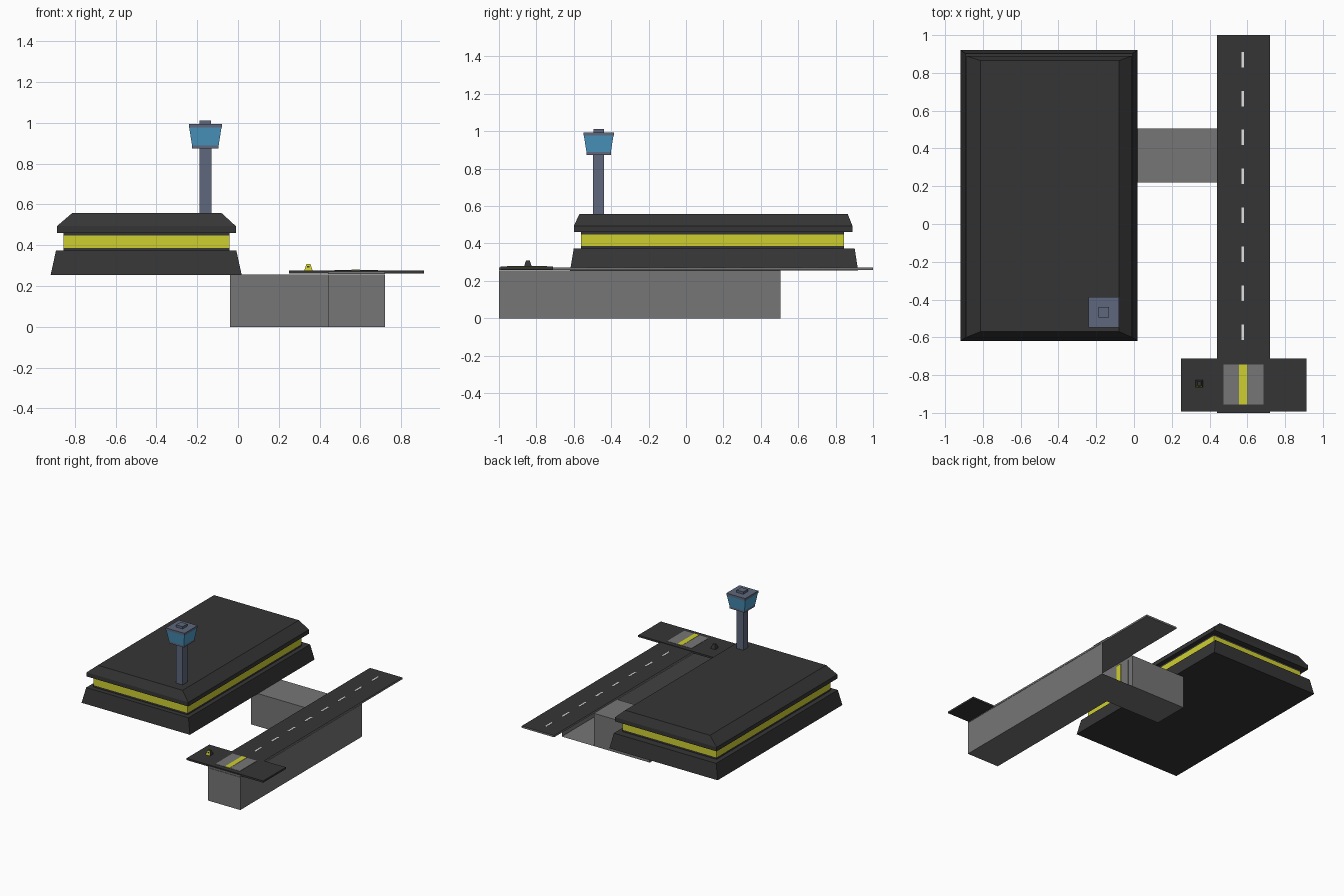
import bpy, bmesh

if "Cube" in bpy.data.objects:
    bpy.data.objects.remove(bpy.data.objects["Cube"])


def mat(name, r, g, b):
    m = bpy.data.materials.new(name)
    m.diffuse_color = (r, g, b, 1)
    m.use_nodes = True
    m.node_tree.nodes["Principled BSDF"].inputs["Base Color"].default_value = m.diffuse_color
    return m


DARK = mat("charcoal", 0.036, 0.036, 0.036)
GREY = mat("concrete_grey", 0.18, 0.18, 0.18)
YELLOW = mat("yellow", 0.62, 0.62, 0.03)
STEEL = mat("tower_slate", 0.11, 0.135, 0.2)
GLASS = mat("glass_blue", 0.075, 0.32, 0.56)
WHITE = mat("line_white", 0.75, 0.75, 0.75)


def stack(name, levels, mats, rule=None, skip=None):
    """Loft rectangles (x0, x1, y0, y1, z) into a closed solid.
    rule(face) gives the material slot, skip(face) removes faces."""
    bm = bmesh.new()
    rings = []
    for x0, x1, y0, y1, z in levels:
        rings.append([bm.verts.new(p) for p in
                      ((x0, y0, z), (x1, y0, z), (x1, y1, z), (x0, y1, z))])
    for a, b in zip(rings, rings[1:]):
        for i in range(4):
            j = (i + 1) % 4
            bm.faces.new((a[i], a[j], b[j], b[i]))
    bm.faces.new(rings[0][::-1])
    bm.faces.new(rings[-1])
    bm.normal_update()
    if rule:
        for f in bm.faces:
            f.material_index = rule(f)
    if skip:
        bmesh.ops.delete(bm, geom=[f for f in bm.faces if skip(f)], context='FACES')
    me = bpy.data.meshes.new(name)
    bm.to_mesh(me)
    bm.free()
    for m in mats:
        me.materials.append(m)
    ob = bpy.data.objects.new(name, me)
    bpy.context.collection.objects.link(ob)
    return ob


def box(name, x0, x1, y0, y1, z0, z1, m, **kw):
    mats = m if isinstance(m, list) else [m]
    return stack(name, [(x0, x1, y0, y1, z0), (x0, x1, y0, y1, z1)], mats, **kw)


def square(cx, cy, w, z):
    return (cx - w / 2, cx + w / 2, cy - w / 2, cy + w / 2, z)


# Main building: sloped plinth, recessed yellow band, bevelled roof
core = (-0.855, -0.042, -0.562, 0.845)
stack("building", [
    (-0.918, 0.018, -0.62, 0.92, 0.255),
    (-0.892, -0.008, -0.60, 0.902, 0.373),
    core + (0.373,), core + (0.387,), core + (0.447,), core + (0.461,),
    (-0.888, -0.01, -0.60, 0.89, 0.461),
    (-0.888, -0.01, -0.60, 0.89, 0.493),
    (-0.813, -0.08, -0.57, 0.865, 0.557)],
    [DARK, YELLOW],
    rule=lambda f: int(abs(f.normal.z) < 0.1 and 0.39 < f.calc_center_median().z < 0.44))

# Concrete support under the runway, open at its back end
box("runway_support", 0.44, 0.72, -1, 0.505, 0, 0.256, GREY,
    skip=lambda f: f.normal.y > 0.9)
box("connector", -0.04, 0.44, 0.22, 0.505, 0, 0.256, GREY)

# Gate inside the open end, with a yellow stripe
box("gate_panel", 0.44, 0.446, 0.255, 0.465, 0.02, 0.235, GREY)
box("gate_stripe", 0.446, 0.449, 0.338, 0.384, 0.02, 0.235, YELLOW)

# Runway slab: grey concrete with a dark top
box("runway", 0.44, 0.72, -1, 1, 0.258, 0.272, [GREY, DARK],
    rule=lambda f: int(f.normal.z > 0.5))

# Runway centre dashes
for i in range(8):
    y = 0.87 - i * 0.206
    box(f"centre_dash_{i + 1}", 0.569, 0.582, y - 0.041, y + 0.041, 0.2715, 0.2735, WHITE)

# Cross pad at the front end with a yellow-striped plate
box("cross_pad", 0.25, 0.912, -0.992, -0.712, 0.262, 0.276, DARK)
box("pad_plate", 0.473, 0.685, -0.956, -0.744, 0.2755, 0.278, GREY)
box("pad_stripe", 0.555, 0.597, -0.956, -0.744, 0.2775, 0.280, YELLOW)

# Small marker kiosk: yellow front and dark screen
kx, ky = 0.345, -0.845
stack("marker_kiosk", [square(kx, ky, 0.04, 0.276), square(kx, ky, 0.034, 0.287),
                       square(kx, ky, 0.02, 0.308)], [DARK, YELLOW],
      rule=lambda f: int(f.normal.y < -0.5))
box("kiosk_screen", kx - 0.006, kx + 0.006, ky - 0.0165, ky - 0.005, 0.290, 0.299, DARK)

# Control tower
tx, ty = -0.16, -0.467
stack("tower_shaft", [square(tx, ty, 0.058, 0.55), square(tx, ty, 0.058, 0.875)], [STEEL])
stack("tower_cab", [
    square(tx, ty, 0.13, 0.873), square(tx, ty, 0.13, 0.888),
    square(tx, ty, 0.158, 0.976),
    square(tx, ty, 0.162, 0.976), square(tx, ty, 0.162, 0.994)],
    [STEEL, GLASS],
    rule=lambda f: int(abs(f.normal.z) < 0.5 and 0.9 < f.calc_center_median().z < 0.96))
stack("tower_cap", [square(tx, ty, 0.057, 0.99), square(tx, ty, 0.057, 1.012)], [STEEL])
